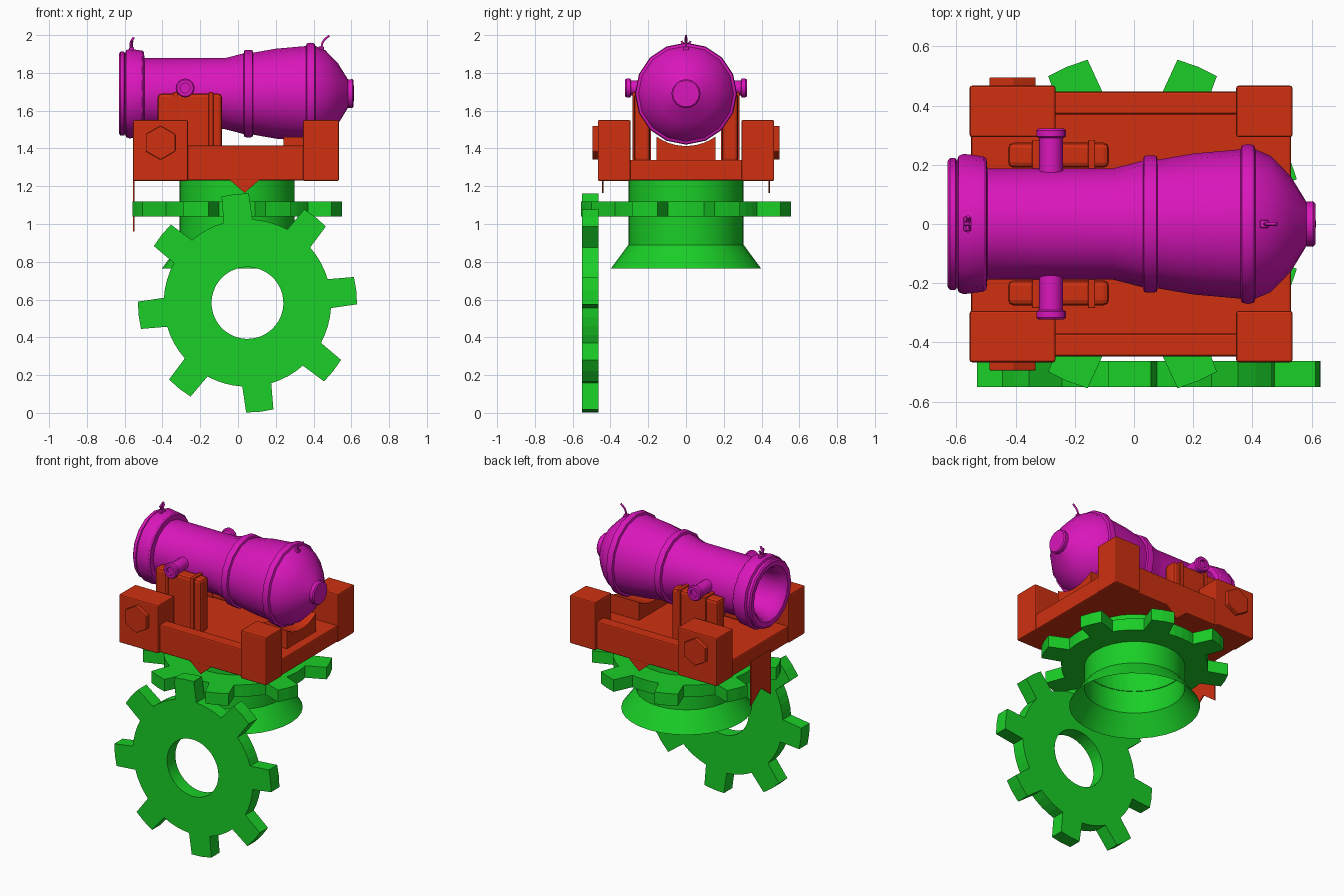
import bpy, bmesh
from math import sin, cos, pi, radians, sqrt
from mathutils import Matrix, Vector

if "Cube" in bpy.data.objects:
    bpy.data.objects.remove(bpy.data.objects["Cube"])


def material(name, rgb):
    m = bpy.data.materials.new(name)
    m.diffuse_color = (*rgb, 1)
    m.use_nodes = True
    m.node_tree.nodes["Principled BSDF"].inputs["Base Color"].default_value = m.diffuse_color
    return m


GREEN = material("green", (0.01, 0.62, 0.02))
RED = material("red", (0.62, 0.03, 0.005))
PINK = material("magenta", (0.70, 0.008, 0.50))


def finish(name, bm, mat, bevel=0, smooth=True, matrix=None, recalc=True):
    if recalc:
        bmesh.ops.recalc_face_normals(bm, faces=bm.faces)
    if matrix:
        bm.transform(matrix)
    me = bpy.data.meshes.new(name)
    bm.to_mesh(me)
    bm.free()
    ob = bpy.data.objects.new(name, me)
    bpy.context.collection.objects.link(ob)
    me.materials.append(mat)
    if smooth:
        bpy.ops.object.select_all(action='DESELECT')
        ob.select_set(True)
        bpy.context.view_layer.objects.active = ob
        bpy.ops.object.shade_smooth_by_angle(angle=radians(32))
    if bevel:
        b = ob.modifiers.new("bevel", 'BEVEL')
        b.width, b.segments = bevel, 2
    return ob


def box(name, x, y, z, mat, bevel=0.008):
    bm = bmesh.new()
    bmesh.ops.create_cube(bm, size=1)
    size = [b - a for a, b in (x, y, z)]
    mid = [(a + b) / 2 for a, b in (x, y, z)]
    return finish(name, bm, mat, bevel, False,
                  Matrix.Translation(mid) @ Matrix.Diagonal((*size, 1)))


def span(s, a, b):
    return tuple(sorted((s * a, s * b)))


def lathe(name, profile, n, mat, matrix):
    """Revolve (radius, height) points about local z; radius 0 closes the end."""
    bm = bmesh.new()
    rings = []
    for r, h in profile:
        k = 1 if r == 0 else n
        rings.append([bm.verts.new((r * cos(2 * pi * i / n), r * sin(2 * pi * i / n), h))
                      for i in range(k)])
    for a, b in zip(rings, rings[1:]):
        for i in range(n):
            j = (i + 1) % n
            vs = [a[i % len(a)], a[j % len(a)], b[j % len(b)], b[i % len(b)]]
            bm.faces.new(list(dict.fromkeys(vs)))
    return finish(name, bm, mat, matrix=matrix)


def prism(name, pts, depth, mat, matrix, bevel=0):
    """Extrude a 2D outline along local z."""
    bm = bmesh.new()
    f = bm.faces.new([bm.verts.new((u, v, 0)) for u, v in pts])
    ext = bmesh.ops.extrude_face_region(bm, geom=[f])
    bmesh.ops.translate(bm, vec=(0, 0, depth),
                        verts=[v for v in ext["geom"] if isinstance(v, bmesh.types.BMVert)])
    return finish(name, bm, mat, bevel, False, matrix)


def gear(name, hole, root, tip, thick, offset, mat, matrix):
    bm = bmesh.new()
    steps = ((-10, root), (-7.2, tip), (0, tip), (7.2, tip), (10, root),
             (16, root), (22.5, root), (29, root))
    loops = [[], [], [], []]
    for t in range(8):
        for deg, r in steps:
            a = radians(t * 45 + deg + offset)
            for loop, rad, h in zip(loops, (r, r, hole, hole), (-1, 1, 1, -1)):
                loop.append(bm.verts.new((rad * cos(a), rad * sin(a), h * thick / 2)))
    for k in range(4):
        p, q = loops[k], loops[(k + 1) % 4]
        for i in range(64):
            j = (i + 1) % 64
            bm.faces.new((p[i], p[j], q[j], q[i]))
    return finish(name, bm, mat, matrix=matrix, smooth=False)


def axes(u, v, w, origin):
    """Matrix taking local x, y, z to the directions u, v, w."""
    m = Matrix((u, v, w)).transposed().to_4x4()
    m.translation = Vector(origin)
    return m


X, Y, Z = (1, 0, 0), (0, 1, 0), (0, 0, 1)
NY = (0, -1, 0)

# Gears and the open flared pivot
gear("upright_gear", 0.19, 0.443, 0.58, 0.088, 6.5, GREEN, axes(X, Z, NY, (0.05, -0.506, 0.582)))
gear("flat_gear", 0.30, 0.445, 0.575, 0.08, 22.5, GREEN, Matrix.Translation((-0.005, 0, 1.08)))
lathe("pivot_neck", [(0.397, 0.765), (0.305, 0.89), (0.305, 1.235)], 32, GREEN,
      Matrix.Translation((-0.005, 0, 0)))

# Carriage
box("carriage_floor", (-0.55, 0.53), (-0.44, 0.44), (1.23, 1.34), RED)
for s in (-1, 1):
    box("side_rail", (-0.28, 0.36), span(s, 0.37, 0.447), (1.23, 1.415), RED)
    box("front_block", (-0.555, -0.265), span(s, 0.293, 0.467), (1.228, 1.55), RED)
    box("rear_block", (0.345, 0.535), span(s, 0.293, 0.467), (1.228, 1.55), RED)
    # Hexagonal bolt heads
    hexagon = [(0.09 * sin(i * pi / 3), 0.09 * cos(i * pi / 3)) for i in range(6)]
    prism("hex_bolt", hexagon, 0.035, RED, axes(X, Z, (0, s, 0), (-0.41, s * 0.46, 1.43)), 0.004)
    # Hanging points on the sides
    prism("side_point", [(-0.04, 1.24), (0.11, 1.24), (0.11, 1.23), (0.035, 1.165), (-0.04, 1.23)],
          0.01, RED, axes(X, Z, (0, s, 0), (0, s * 0.436, 0)))
    # Trunnion supports with ribs
    box("support", (-0.425, -0.085), span(s, 0.19, 0.275), (1.33, 1.69), RED, 0.018)
    for x in (-0.332, -0.143):
        box("support_rib", (x - 0.012, x + 0.012), span(s, 0.185, 0.284), (1.33, 1.698), RED, 0.004)
    # Trunnions with hollow collars
    lathe("trunnion", [(0, 0.1), (0.04, 0.1), (0.04, 0.29), (0.05, 0.295), (0.05, 0.315),
                       (0.044, 0.322), (0.026, 0.322), (0.026, 0.305), (0, 0.305)], 16, PINK,
          axes(X, Z, (0, s, 0), (-0.28, 0, 1.72)))

# Swallow-tailed banner at the muzzle end
prism("banner", [(-0.105, 1.26), (0.105, 1.26), (0.105, 0.96), (0, 1.04), (-0.105, 0.96)],
      0.008, RED, axes(Y, Z, X, (-0.556, 0, 0)))

# Concave chock below the breech
arc = [(0.155 * k / 5, 1.685 - sqrt(0.272 ** 2 - (0.155 * k / 5) ** 2)) for k in range(5, -6, -1)]
prism("breech_chock", [(-0.155, 1.33), (0.155, 1.33)] + arc, 0.23, RED, axes(Y, Z, X, (0.24, 0, 0)))

# Cannon barrel, bored at the muzzle
barrel = [(0, -0.22), (0.14, -0.22), (0.14, -0.56), (0.165, -0.615), (0.18, -0.628), (0.212, -0.63),
          (0.222, -0.622), (0.222, -0.603), (0.214, -0.598), (0.23, -0.592), (0.237, -0.575),
          (0.228, -0.507), (0.22, -0.498), (0.188, -0.495), (0.188, -0.07), (0.198, -0.03),
          (0.214, 0.03), (0.23, 0.034), (0.232, 0.055), (0.23, 0.076), (0.217, 0.08),
          (0.238, 0.2), (0.252, 0.36), (0.266, 0.364), (0.27, 0.385), (0.266, 0.405),
          (0.252, 0.41), (0.23, 0.462), (0.16, 0.53), (0.075, 0.582), (0.077, 0.605),
          (0.07, 0.612), (0, 0.614)]
lathe("barrel", barrel, 16, PINK, axes(Z, NY, X, (0, 0, 1.69)))


# Hooks and sight on top of the barrel
def wire(name, pts, r):
    cu = bpy.data.curves.new(name, 'CURVE')
    cu.dimensions = '3D'
    cu.bevel_depth, cu.bevel_resolution, cu.use_fill_caps = r, 1, True
    sp = cu.splines.new('BEZIER')
    sp.bezier_points.add(len(pts) - 1)
    for b, p in zip(sp.bezier_points, pts):
        b.co = p
        b.handle_left_type = b.handle_right_type = 'AUTO'
    sp.resolution_u = 5
    cu.materials.append(PINK)
    bpy.context.collection.objects.link(bpy.data.objects.new(name, cu))


wire("breech_hook", [(0.44, 0, 1.92), (0.45, 0, 1.965), (0.483, 0, 1.998)], 0.006)
wire("muzzle_hook", [(-0.568, 0, 1.92), (-0.567, 0, 1.96), (-0.552, 0, 1.988)], 0.007)
for s in (-1, 1):
    wire("hook_prong", [(-0.562, 0, 1.925), (-0.562, s * 0.012, 1.95), (-0.56, s * 0.024, 1.968)], 0.006)
box("muzzle_sight", (-0.576, -0.55), (-0.025, 0.025), (1.9, 1.937), PINK, 0.006)
box("breech_lug", (0.425, 0.455), (-0.014, 0.014), (1.9, 1.94), PINK, 0.006)
